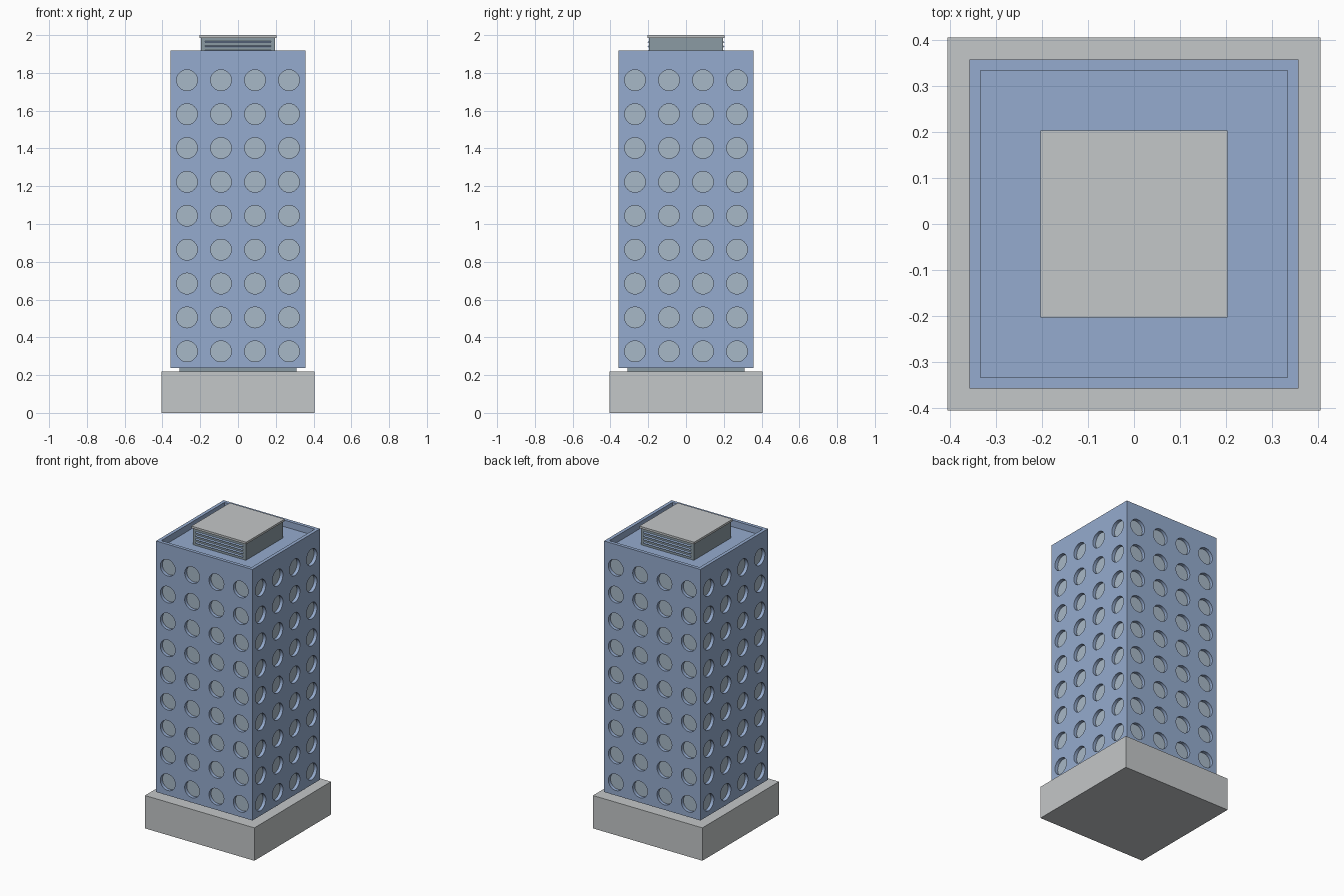
import bpy, bmesh, math
from mathutils import Matrix, Vector

cube = bpy.data.objects.get("Cube")
if cube:
    bpy.data.objects.remove(cube, do_unlink=True)


def material(name, rgb):
    m = bpy.data.materials.new(name)
    m.use_nodes = True
    m.diffuse_color = (*rgb, 1)
    m.node_tree.nodes["Principled BSDF"].inputs["Base Color"].default_value = (*rgb, 1)
    return m


facade_blue = material("facade blue", (0.30, 0.41, 0.62))
stone_grey = material("stone grey", (0.55, 0.57, 0.58))
glass_grey = material("glass grey", (0.39, 0.48, 0.57))
slate_grey = material("slate grey", (0.26, 0.33, 0.37))


def add_object(name, bm, mat):
    mesh = bpy.data.meshes.new(name)
    bm.to_mesh(mesh)
    bm.free()
    mesh.materials.append(mat)
    obj = bpy.data.objects.new(name, mesh)
    bpy.context.collection.objects.link(obj)
    return obj


def add_box(bm, size, centre, tilt=0):
    m = (Matrix.Translation(centre) @ Matrix.Rotation(tilt, 4, "X")
         @ Matrix.Diagonal((*size, 1)))
    bmesh.ops.create_cube(bm, size=1, matrix=m)


def block(name, half, z0, z1, mat):
    bm = bmesh.new()
    add_box(bm, (2 * half, 2 * half, z1 - z0), (0, 0, (z0 + z1) / 2))
    return add_object(name, bm, mat)


def cut(obj, cutter):
    mod = obj.modifiers.new("cut " + cutter.name, "BOOLEAN")
    mod.operation = "DIFFERENCE"
    mod.solver = "EXACT"
    mod.object = cutter
    cutter.hide_render = True
    cutter.hide_viewport = True


HALF, WALL = 0.357, 0.023
INNER = HALF - WALL
TOP, ROOF = 1.918, 1.874

# Podium and recessed neck
block("podium", 0.405, 0, 0.22, stone_grey)
block("neck", 0.31, 0.21, 0.245, slate_grey)

# Tower shell, open at the top to leave a parapet
facade = block("facade", HALF, 0.238, TOP, facade_blue)
hollow = block("hollow_cutter", INNER, 0.255, TOP + 0.1, facade_blue)

# Round window holes on all four sides
bm = bmesh.new()
for side in range(4):
    turn = Matrix.Rotation(side * math.pi / 2, 4, "Z")
    for column in range(4):
        for row in range(9):
            place = Vector(((column - 1.5) * 0.18, -0.35, 0.326 + row * 0.1794))
            m = turn @ Matrix.Translation(place) @ Matrix.Rotation(math.pi / 2, 4, "X")
            bmesh.ops.create_cone(bm, cap_ends=True, segments=32, radius1=0.055,
                                  radius2=0.055, depth=0.044, matrix=m)
holes = add_object("window_cutter", bm, facade_blue)
cut(facade, hollow)
cut(facade, holes)

# Apply the cuts, then remove the cutters
bpy.context.view_layer.update()
result = bpy.data.meshes.new_from_object(
    facade.evaluated_get(bpy.context.evaluated_depsgraph_get()))
facade.modifiers.clear()
facade.data = result
result.materials.clear()
result.materials.append(facade_blue)
for poly in result.polygons:
    poly.material_index = 0
for helper in (hollow, holes):
    bpy.data.objects.remove(helper, do_unlink=True)

# Glass behind the holes and the sunken roof deck
block("window_glass", INNER + 0.001, 0.25, ROOF - 0.02, glass_grey)
block("roof_deck", INNER + 0.001, ROOF - 0.02, ROOF, facade_blue)

# Rooftop plant room with cap
block("plant_room", 0.195, ROOF - 0.01, 1.987, slate_grey)
block("plant_room_cap", 0.203, 1.986, 2.0, stone_grey)

# Tilted louvre slats on the front and back of the plant room
for name, sign in (("front_louvres", -1), ("back_louvres", 1)):
    bm = bmesh.new()
    for i in range(4):
        add_box(bm, (0.35, 0.014, 0.006), (0, sign * 0.196, 1.895 + i * 0.023),
                tilt=-sign * math.radians(30))
    add_object(name, bm, facade_blue)

# Smooth the round window reveals, keep the corners sharp
bpy.ops.object.select_all(action="DESELECT")
facade.select_set(True)
bpy.context.view_layer.objects.active = facade
bpy.ops.object.shade_smooth_by_angle(angle=math.radians(30))
